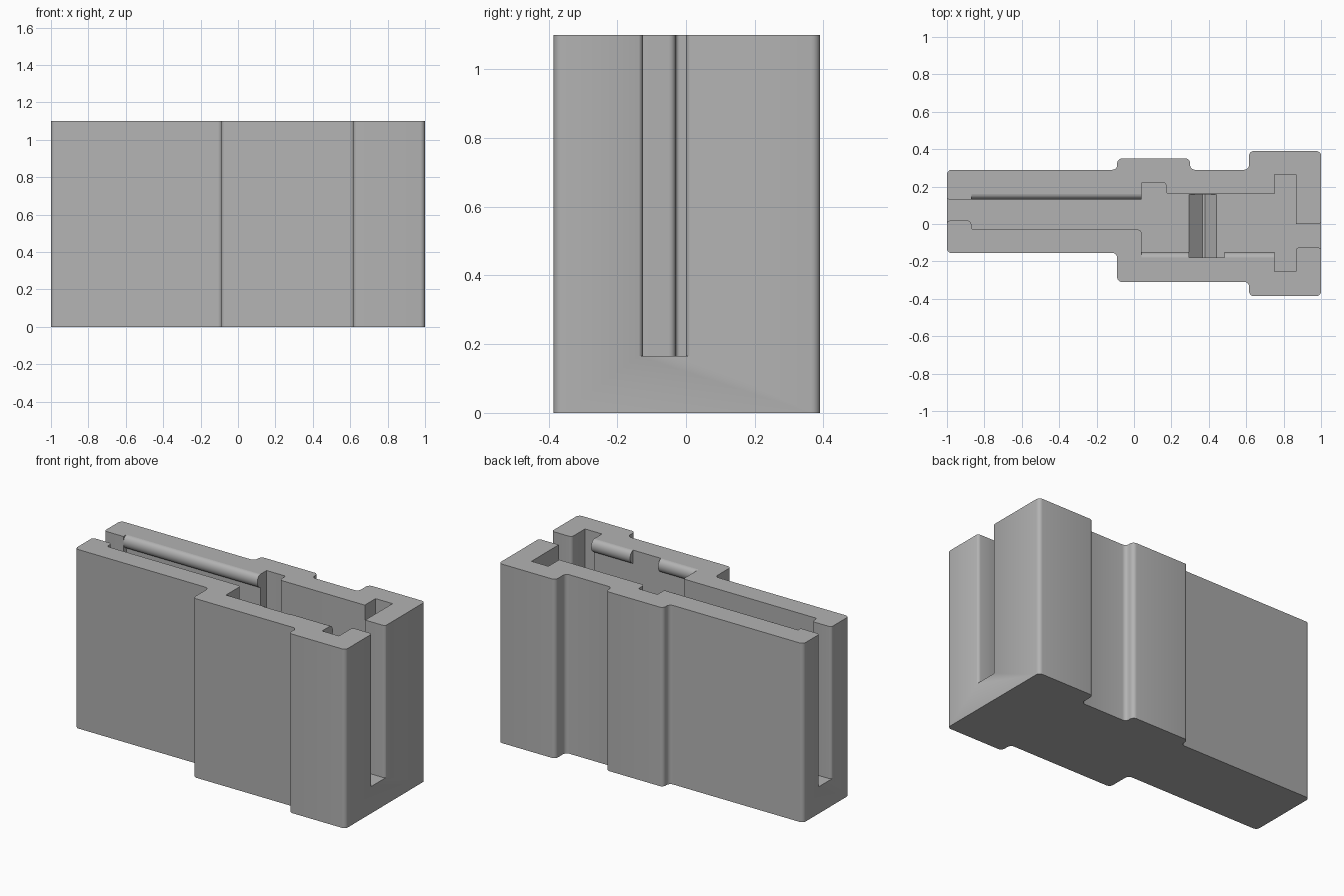
import bpy, bmesh, math
from mathutils import Vector

if "Cube" in bpy.data.objects:
    bpy.data.objects.remove(bpy.data.objects["Cube"], do_unlink=True)

HEIGHT, FLOOR = 1.1, 0.165
E = 1.002   # pocket flares just outside the ends

grey = bpy.data.materials.new("plain grey")
grey.use_nodes = True
grey.diffuse_color = (0.45, 0.45, 0.45, 1)
grey.node_tree.nodes["Principled BSDF"].inputs["Base Color"].default_value = (0.45, 0.45, 0.45, 1)


def rounded(points, steps=5):
    """Outline with each (x, y, radius) corner replaced by an arc."""
    out = []
    for i, (x, y, r) in enumerate(points):
        c = Vector((x, y))
        if r == 0:
            out.append(c)
            continue
        a = (Vector(points[i - 1][:2]) - c).normalized() * r
        b = (Vector(points[(i + 1) % len(points)][:2]) - c).normalized() * r
        for k in range(steps + 1):
            t = k / steps * math.pi / 2
            out.append(c + a * (1 - math.sin(t)) + b * (1 - math.cos(t)))
    return out


def prism(name, outline, place, start, end):
    """Extrude an outline; place(u, v, w) maps it into space."""
    bm = bmesh.new()
    lo = [bm.verts.new(place(u, v, start)) for u, v in outline]
    hi = [bm.verts.new(place(u, v, end)) for u, v in outline]
    bm.faces.new(lo)
    bm.faces.new(hi)
    n = len(lo)
    for i in range(n):
        j = (i + 1) % n
        bm.faces.new((lo[i], lo[j], hi[j], hi[i]))
    bmesh.ops.recalc_face_normals(bm, faces=bm.faces)
    mesh = bpy.data.meshes.new(name)
    bm.to_mesh(mesh)
    bm.free()
    mesh.materials.append(grey)
    obj = bpy.data.objects.new(name, mesh)
    bpy.context.collection.objects.link(obj)
    return obj


def cut(target, cutter):
    mod = target.modifiers.new("cut", 'BOOLEAN')
    mod.operation, mod.solver, mod.object = 'DIFFERENCE', 'EXACT', cutter
    bpy.context.view_layer.objects.active = target
    bpy.ops.object.modifier_apply(modifier=mod.name)
    bpy.data.objects.remove(cutter, do_unlink=True)


def smooth(obj):
    bpy.ops.object.select_all(action='DESELECT')
    obj.select_set(True)
    bpy.context.view_layer.objects.active = obj
    bpy.ops.object.shade_smooth_by_angle(angle=math.radians(32))


def upright(u, v, w):
    return (u, v, w)


# Stepped outer block
R = 0.025
corners = [(-1, -.155), (-.09, -.155), (-.09, -.31), (.615, -.31), (.615, -.385),
           (1, -.385), (1, .39), (.615, .39), (.615, .29), (.3, .29),
           (.3, .35), (-.09, .35), (-.09, .29), (-1, .29)]
housing = prism("housing", rounded([(x, y, R) for x, y in corners]), upright, 0, HEIGHT)

# Pocket open at the top and at both ends
r = 0.02
pocket = [(-E, -.06, 0), (-E, .018, r), (-.87, .018, r), (-.87, -.03, .012),
          (.04, -.03, r), (.04, -.18, 0), (.75, -.18, 0), (.75, -.255, 0),
          (.865, -.255, 0), (.865, -.125, r), (E, -.125, r), (E, -.2, 0),
          (1.1, -.2, 0), (1.1, .08, 0), (E, .08, 0), (E, 0, r), (.865, 0, 0),
          (.865, .265, 0), (.75, .265, 0), (.75, .16, 0), (.17, .16, r),
          (.17, .22, .01), (.04, .22, 0), (.04, .16, 0), (-.87, .16, 0),
          (-.87, .13, 0), (-E, .13, r), (-E, .2, 0), (-1.1, .2, 0), (-1.1, -.06, 0)]
cut(housing, prism("pocket_cutter", rounded(pocket), upright, FLOOR, HEIGHT + .2))

# Groove across the pocket floor
groove = [(.295, FLOOR + .01), (.295, FLOOR), (.365, FLOOR - .07), (.38, FLOOR - .07),
          (.44, FLOOR), (.44, FLOOR + .01)]
cut(housing, prism("groove_cutter", groove, lambda u, v, w: (u, w, v), -.178, .158))
smooth(housing)

# Rounded retaining lips along the top of the pocket walls
for name, wall, side, x0, x1 in (("back_lip", .16, -1, -.87, .04),
                                 ("front_lip_right", -.18, 1, .04, .295),
                                 ("front_lip_left", -.18, 1, .485, .75)):
    arc = [(wall + side * .03 * math.sin(k / 12 * math.pi),
            HEIGHT - .04 + .04 * math.cos(k / 12 * math.pi)) for k in range(13)]
    smooth(prism(name, arc, lambda u, v, w: (w, u, v), x0, x1))
